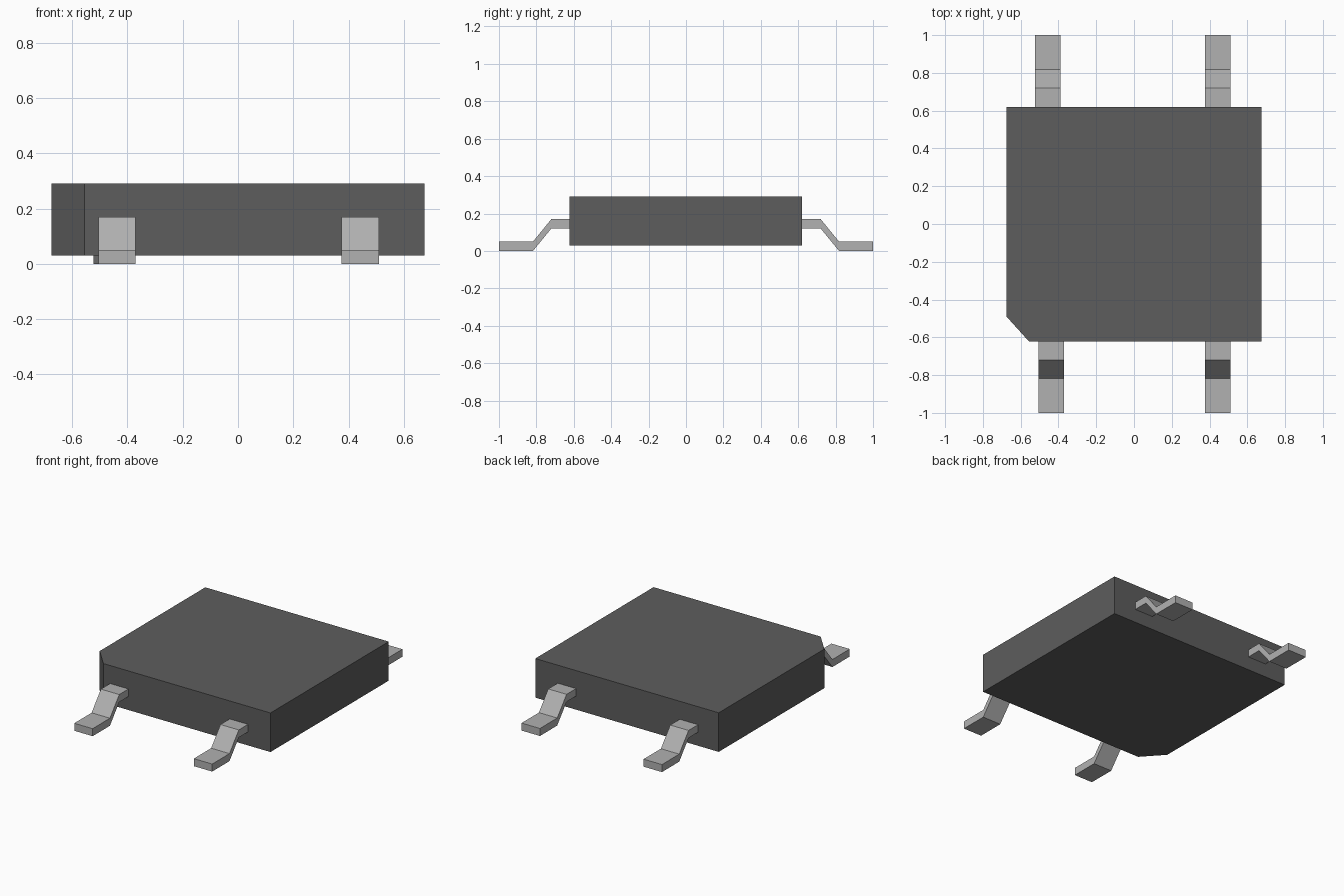
import bpy
import bmesh

cube = bpy.data.objects.get("Cube")
if cube:
    bpy.data.objects.remove(cube, do_unlink=True)


def make_material(name, value):
    mat = bpy.data.materials.new(name)
    mat.use_nodes = True
    color = (value, value, value, 1.0)
    mat.diffuse_color = color
    mat.node_tree.nodes["Principled BSDF"].inputs["Base Color"].default_value = color
    return mat


def extrude_profile(name, points, offset, mat):
    """Fill a closed outline of 3D points and extrude it into a flat-shaded solid."""
    bm = bmesh.new()
    face = bm.faces.new([bm.verts.new(p) for p in points])
    result = bmesh.ops.extrude_face_region(bm, geom=[face], use_keep_orig=True)
    verts = [g for g in result["geom"] if isinstance(g, bmesh.types.BMVert)]
    bmesh.ops.translate(bm, verts=verts, vec=offset)
    bmesh.ops.recalc_face_normals(bm, faces=bm.faces)
    mesh = bpy.data.meshes.new(name)
    bm.to_mesh(mesh)
    bm.free()
    mesh.materials.append(mat)
    obj = bpy.data.objects.new(name, mesh)
    bpy.context.collection.objects.link(obj)
    return obj


dark_plastic = make_material("dark grey plastic", 0.11)
metal = make_material("light grey metal", 0.44)

# Body block with one chamfered corner at the front right
outline = [(-0.555, -0.623), (0.675, -0.623), (0.675, 0.62),
           (-0.675, 0.62), (-0.675, -0.49)]
extrude_profile("body", [(x, y, 0.03) for x, y in outline], (0, 0, 0.26), dark_plastic)

# Gull-wing leads: centre line offset in y and bottom height, thickened upward
THICKNESS = 0.05
WIDTH = 0.135
path = [(0.61, 0.12), (0.72, 0.12), (0.818, 0.0), (1.0, 0.0)]
profile = path + [(y, z + THICKNESS) for y, z in reversed(path)]

leads = [("front_right_lead", -0.505, -1), ("front_left_lead", 0.375, -1),
         ("back_right_lead", -0.523, 1), ("back_left_lead", 0.375, 1)]
for name, x, side in leads:
    extrude_profile(name, [(x, side * y, z) for y, z in profile], (WIDTH, 0, 0), metal)
